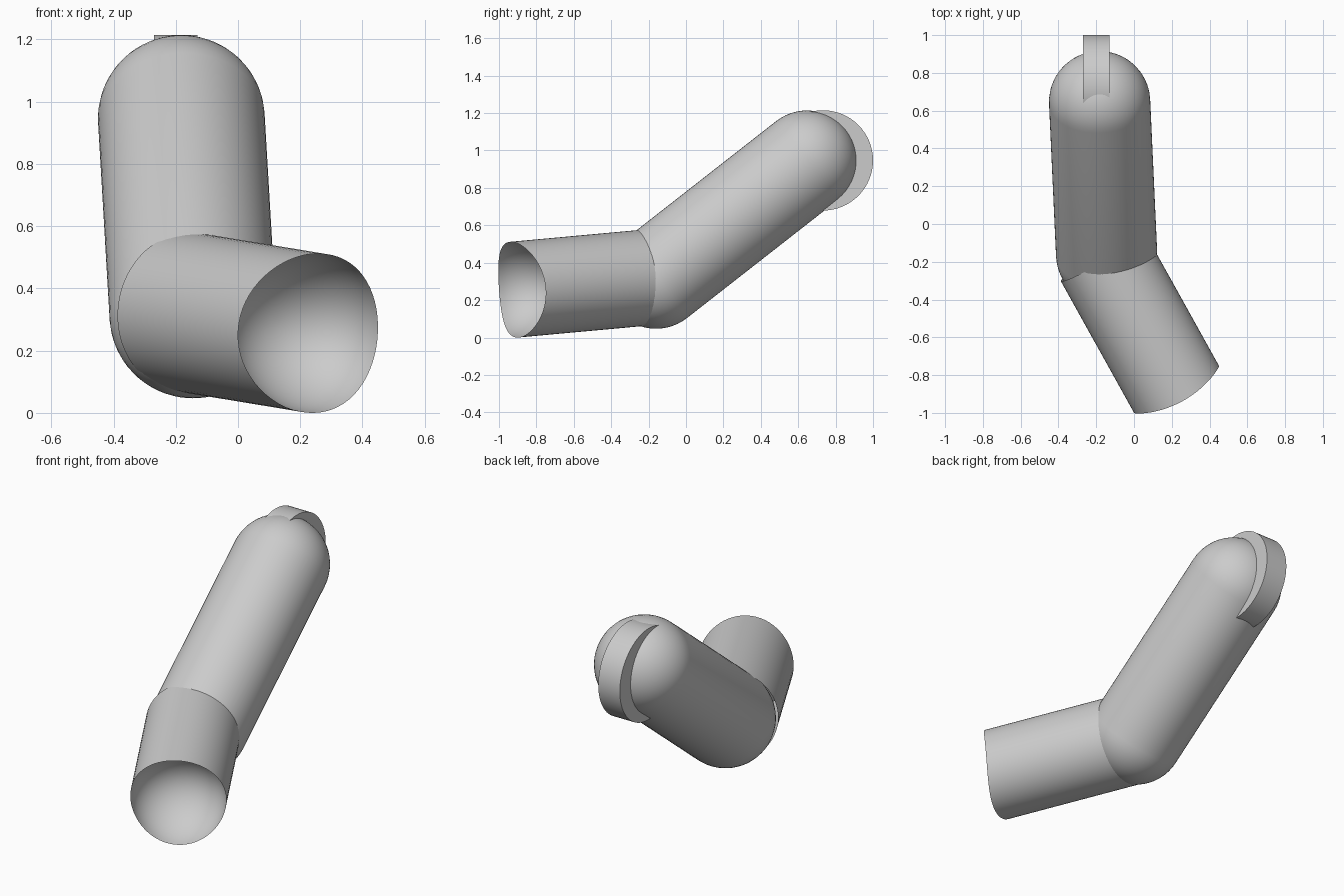
import bpy
import bmesh
from math import sin, cos, pi, radians
from mathutils import Vector, Matrix

cube = bpy.data.objects.get("Cube")
if cube:
    bpy.data.objects.remove(cube, do_unlink=True)

SEGMENTS = 64
CAP_STEPS = 14

grey = bpy.data.materials.new("plain grey")
grey.use_nodes = True
grey.diffuse_color = (0.6, 0.6, 0.6, 1)
grey.node_tree.nodes["Principled BSDF"].inputs["Base Color"].default_value = grey.diffuse_color


def frame(origin, axis):
    """Local frame whose z runs along axis and whose x stays level."""
    w = axis.normalized()
    u = Vector((0, 0, 1)).cross(w).normalized()
    v = w.cross(u)
    m = Matrix((u, v, w)).transposed().to_4x4()
    m.translation = origin
    return m


def finish(obj):
    obj.data.materials.append(grey)
    bpy.ops.object.select_all(action="DESELECT")
    obj.select_set(True)
    bpy.context.view_layer.objects.active = obj
    bpy.ops.object.shade_smooth_by_angle(angle=radians(35))


def loft(name, profile, matrix, bulge=0.0):
    """Spin (radius, height, bulge weight) rings around the local z axis."""
    bm = bmesh.new()
    rings = []
    for radius, height, weight in profile:
        ring = []
        for i in range(SEGMENTS):
            a = 2 * pi * i / SEGMENTS
            z = height + bulge * weight * sin(a) ** 2
            ring.append(bm.verts.new((radius * cos(a), radius * sin(a), z)))
        rings.append(ring)
    for low, high in zip(rings, rings[1:]):
        for i in range(SEGMENTS):
            j = (i + 1) % SEGMENTS
            bm.faces.new((low[i], low[j], high[j], high[i]))
    bmesh.ops.remove_doubles(bm, verts=bm.verts, dist=1e-5)
    bm.transform(matrix)
    mesh = bpy.data.meshes.new(name)
    bm.to_mesh(mesh)
    bm.free()
    obj = bpy.data.objects.new(name, mesh)
    bpy.context.collection.objects.link(obj)
    finish(obj)


# Upper arm: capsule from elbow to shoulder
elbow = Vector((-0.145, -0.16, 0.315))
shoulder = Vector((-0.182, 0.647, 0.946))
length = (shoulder - elbow).length
R = 0.268
angles = [pi / 2 * k / CAP_STEPS for k in range(CAP_STEPS + 1)]
profile = [(R * cos(a), -R * sin(a), 0) for a in reversed(angles)]
profile += [(R * cos(a), length + R * sin(a), 0) for a in angles]
loft("upper_arm", profile, frame(elbow, shoulder - elbow))

# Forearm: tube with a saddle-shaped rim and a hollow round socket in its end
rim = Vector((0.225, -0.875, 0.26))
outward = Vector((0.486, -0.874, -0.08))
r = 0.257
profile = [(r, -0.8, 0), (r, 0, 1)]
profile += [(r * cos(a), -0.24 * sin(a), cos(a) ** 2) for a in angles[1:]]
loft("forearm", profile, frame(rim, outward), bulge=0.05)

# Shoulder disc: upright wheel set into the rounded shoulder
bpy.ops.mesh.primitive_cylinder_add(vertices=SEGMENTS, radius=0.268, depth=0.14,
                                    location=(-0.2, 0.732, 0.947),
                                    rotation=(0, pi / 2, 0))
disc = bpy.context.object
disc.name = "shoulder_disc"
finish(disc)
